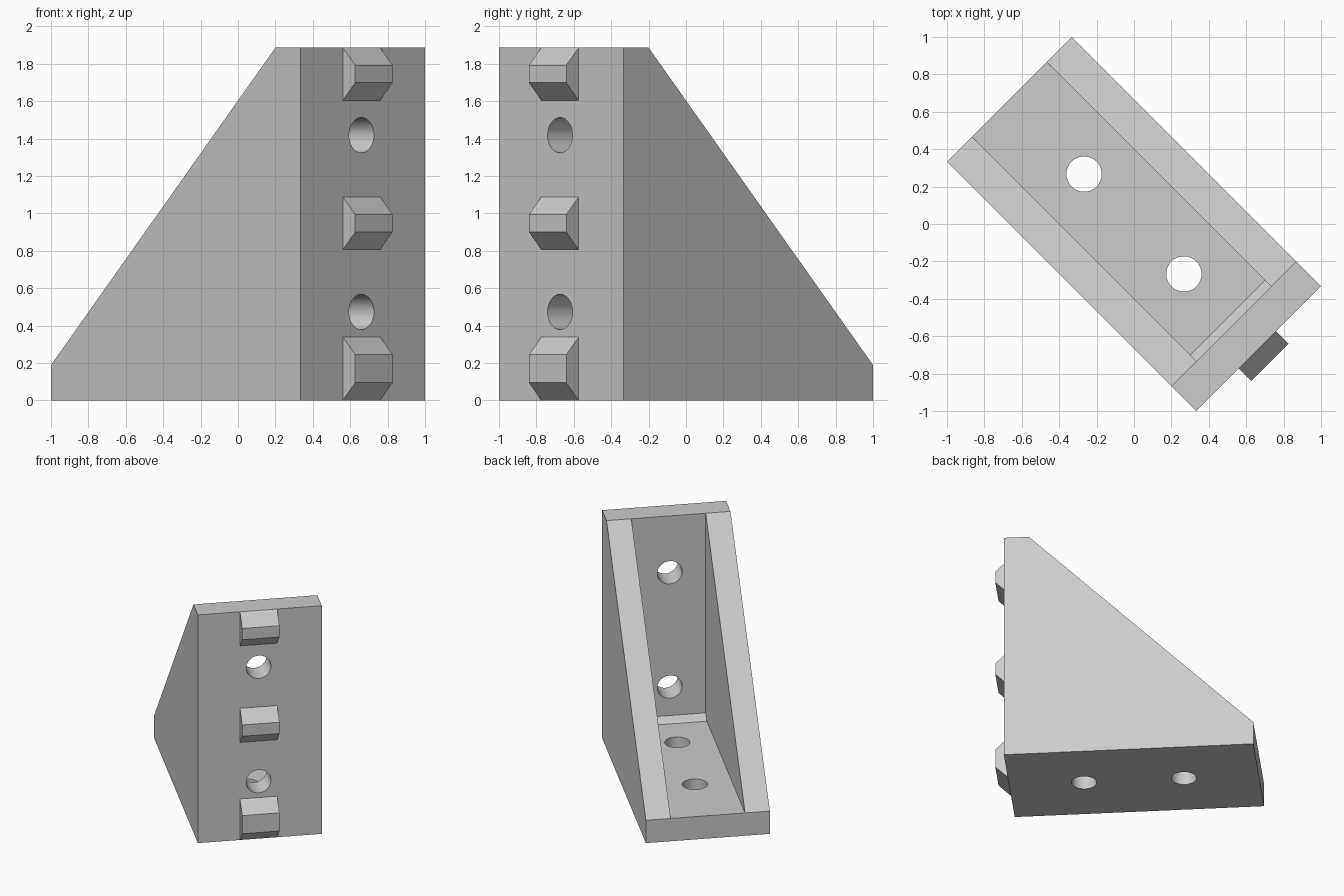
import bpy, bmesh, math
from mathutils import Matrix

if "Cube" in bpy.data.objects:
    bpy.data.objects.remove(bpy.data.objects["Cube"])

U = 0.04715                      # design unit: the bracket is 40 x 20 x 40 units
L, W, H, T = 20 * U, 10 * U, 40 * U, 4 * U
V0 = -0.2 * U                    # sideways offset of the tabs and plate holes
TURN = Matrix.Rotation(-math.pi / 4, 4, 'Z')

grey = bpy.data.materials.new("light_grey")
grey.diffuse_color = (0.6, 0.6, 0.6, 1)
grey.use_nodes = True
grey.node_tree.nodes["Principled BSDF"].inputs["Base Color"].default_value = grey.diffuse_color


def make(name, bm):
    bmesh.ops.recalc_face_normals(bm, faces=bm.faces)
    bm.transform(TURN)
    mesh = bpy.data.meshes.new(name)
    bm.to_mesh(mesh)
    bm.free()
    mesh.materials.append(grey)
    ob = bpy.data.objects.new(name, mesh)
    bpy.context.collection.objects.link(ob)
    return ob


def prism(name, profile, half):
    """Side profile (x, z) extruded across the width."""
    bm = bmesh.new()
    face = bm.faces.new([bm.verts.new((x, -half, z)) for x, z in profile])
    new = bmesh.ops.extrude_face_region(bm, geom=[face])['geom']
    bmesh.ops.translate(bm, vec=(0, 2 * half, 0),
                        verts=[v for v in new if isinstance(v, bmesh.types.BMVert)])
    return make(name, bm)


def drill(name, centre, sideways):
    """Cylindrical cutter, upright or pointing along the bracket."""
    m = Matrix.Translation(centre)
    if sideways:
        m = m @ Matrix.Rotation(math.pi / 2, 4, 'Y')
    bm = bmesh.new()
    bmesh.ops.create_cone(bm, cap_ends=True, segments=48, radius1=2 * U,
                          radius2=2 * U, depth=6 * U, matrix=m)
    return make(name, bm)


def tab(name, z0, z1, taper):
    """Locating tab with sloped top and bottom on the outer face."""
    bm = bmesh.new()
    pts = [(L, z0), (L + 2 * U, z0 + taper), (L + 2 * U, z1 - taper), (L, z1)]
    face = bm.faces.new([bm.verts.new((x, V0 - 3 * U, z)) for x, z in pts])
    new = bmesh.ops.extrude_face_region(bm, geom=[face])['geom']
    bmesh.ops.translate(bm, vec=(0, 6 * U, 0),
                        verts=[v for v in new if isinstance(v, bmesh.types.BMVert)])
    return make(name, bm)


# Solid gusset body
body = prism("bracket_body", [(-L, 0), (L, 0), (L, H), (L - T, H), (-L, T)], W)

# Pocket between the side walls, with a chamfer in the inner corner
cutters = [prism("pocket_cutter",
                 [(-L - 0.3, T), (L - T - U, T), (L - T, T + U),
                  (L - T, H + 0.3), (-L - 0.3, H + 0.3)], W - T)]
# Screw holes in the base and in the upright plate
for x in (-8 * U, 8 * U):
    cutters.append(drill("base_hole_cutter", (x, 0, T / 2), False))
for z in (0.473, 1.418):
    cutters.append(drill("plate_hole_cutter", (L - T / 2, V0, z), True))

bpy.context.view_layer.objects.active = body
body.select_set(True)
for c in cutters:
    c.hide_render = True
    mod = body.modifiers.new("cut", 'BOOLEAN')
    mod.operation, mod.solver, mod.object = 'DIFFERENCE', 'EXACT', c
    bpy.ops.object.modifier_apply(modifier=mod.name)
for c in cutters:
    bpy.data.objects.remove(c)
bpy.ops.object.shade_smooth_by_angle(angle=math.radians(30))

# Three locating tabs
tab("lower_tab", 0, 0.339, 2 * U)
tab("middle_tab", 0.806, 1.088, 2 * U)
tab("upper_tab", H - 0.282, H, 2 * U)
